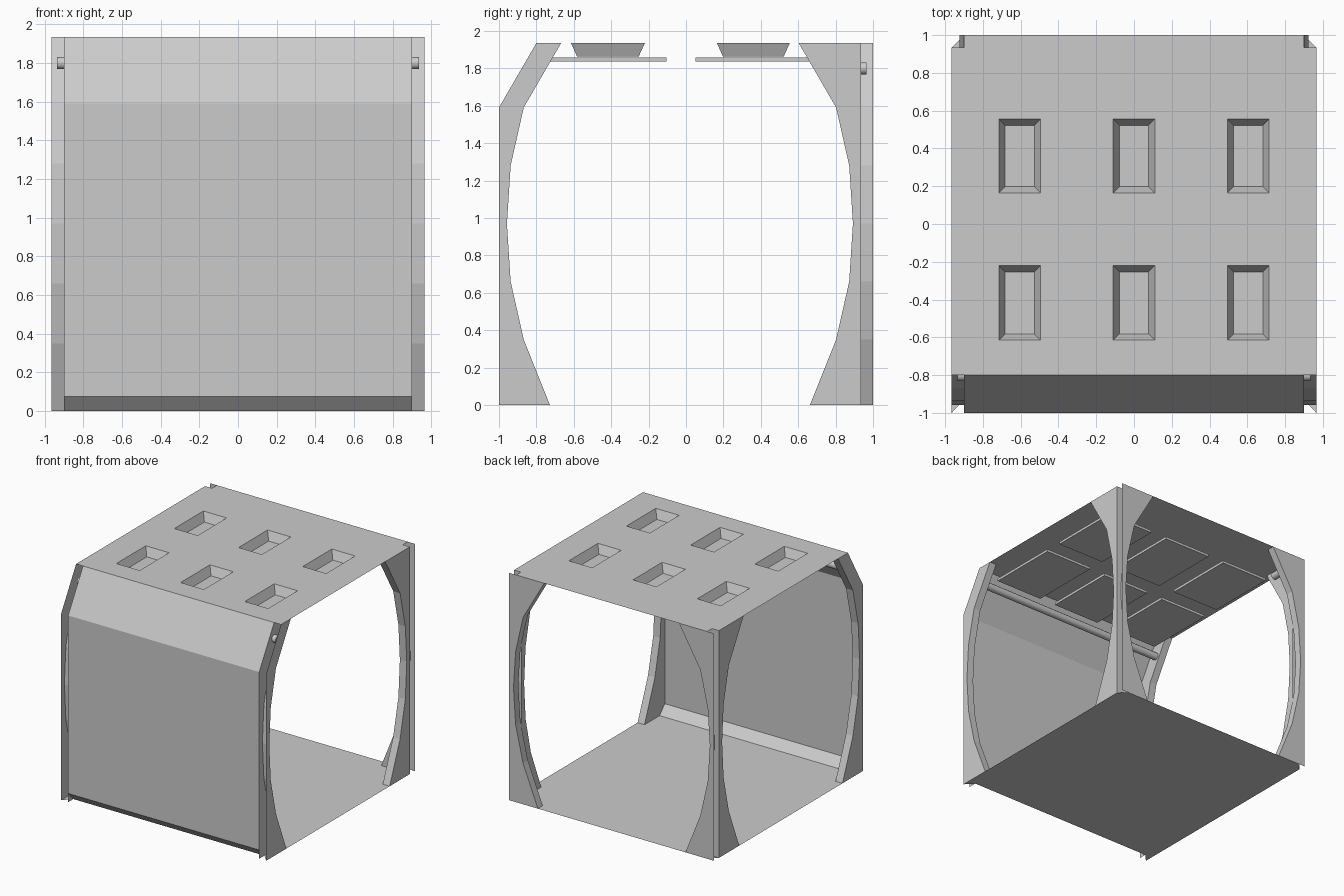
import bpy, bmesh
from math import pi
from mathutils import Matrix

if "Cube" in bpy.data.objects:
    bpy.data.objects.remove(bpy.data.objects["Cube"])

X, XI = 0.965, 0.90      # outer and inner side sheets
YB, YI = 1.0, 0.935      # outer and inner back sheets
H = 1.935
ZS = [0, .35, .66, .97, 1.28, 1.59, H]
ARCH = [.695, .835, .905, .925, .905, .835, .635]   # half opening at each ZS


def make(name, verts, faces, recalc=False):
    me = bpy.data.meshes.new(name)
    me.from_pydata(verts, [], faces)
    if recalc:
        bm = bmesh.new()
        bm.from_mesh(me)
        bmesh.ops.remove_doubles(bm, verts=bm.verts, dist=1e-5)
        bmesh.ops.recalc_face_normals(bm, faces=bm.faces)
        bm.to_mesh(me)
        bm.free()
    ob = bpy.data.objects.new(name, me)
    bpy.context.collection.objects.link(ob)
    return ob


def post(name, inner, outer, at, d_in, d_out):
    """Hourglass rib: inner sheet, arch edge strip and outer sheet, open at the corner."""
    n = len(ZS)
    verts = []
    for edge, d in ((outer, d_in), (inner, d_in), (inner, d_out), (outer, d_out)):
        verts += [at(u, d, z) for u, z in zip(edge, ZS)]
    faces = [(r*n+i, r*n+n+i, r*n+n+i+1, r*n+i+1) for r in range(3) for i in range(n-1)]
    make(name, verts, faces, True)


def rod(name, center, length, axis, r=.032):
    bm = bmesh.new()
    bmesh.ops.create_cone(bm, cap_ends=True, segments=12, radius1=r, radius2=r, depth=length,
                          matrix=Matrix.Translation(center) @ Matrix.Rotation(pi/2, 4, axis))
    me = bpy.data.meshes.new(name)
    bm.to_mesh(me)
    bm.free()
    for p in me.polygons:
        p.use_smooth = len(p.vertices) == 4
    ob = bpy.data.objects.new(name, me)
    bpy.context.collection.objects.link(ob)


# Ribs: two on each side opening, and two on the back opening
mid = -.0325
for s, side in ((1, "right"), (-1, "left")):
    along_y = lambda u, d, z: (s*d, u, z)
    along_x = lambda u, d, z: (s*u, d, z)
    post(side + "_front_rib", [mid-a for a in ARCH], [-1]*6 + [-.8], along_y, XI, X)
    post(side + "_rear_rib", [mid+a for a in ARCH], [YI]*7, along_y, XI, X)
    post("back_" + side + "_rib", ARCH, [X]*7, along_x, YI, YB)
    rod(side + "_back_stub", (s*.8, .89, 1.8), .15, 'X')

# Pipe along the top of the front wall
rod("ceiling_pipe", (0, -.8, 1.8), 1.87, 'Y')

# Floor with pointed front corners and cut back corners
make("floor", [(-X, -1, 0), (-XI, -.93, 0), (XI, -.93, 0), (X, -1, 0),
               (X, YI, 0), (XI, YB, 0), (-XI, YB, 0), (-X, YI, 0)],
     [(0, 1, 6, 7), (1, 2, 5, 6), (2, 3, 4, 5)])

# Front wall sheet: bottom bevel, flat part, sloped top
prof = [(-.93, 0), (-1, .075), (-1, 1.59), (-.8, H)]
make("front_wall", [(x, y, z) for y, z in prof for x in (-XI, XI)],
     [(2*i, 2*i+1, 2*i+3, 2*i+2) for i in range(3)])

# Ceiling sheet on a grid, leaving the recess holes and corner notches open
xs = [-X, -XI, -.715, -.495, -.11, .11, .495, .715, XI, X]
ys = [-.8, -.615, -.22, .165, .555, YI, YB]
verts = [(x, y, H) for y in ys for x in xs]
holes, faces = [], []
nx = len(xs)
for j in range(len(ys)-1):
    for i in range(nx-1):
        if i in (2, 4, 6) and j in (1, 3):
            holes.append((xs[i], xs[i+1], ys[j], ys[j+1]))
        elif not (j == 5 and i in (0, nx-2)):
            k = j*nx + i
            faces.append((k, k+1, k+nx+1, k+nx))
make("ceiling", verts, faces)


def ring(x0, x1, y0, y1, z, g):
    return [(x0-g, y0-g, z), (x1+g, y0-g, z), (x1+g, y1+g, z), (x0-g, y1+g, z)]


# Tapered recess and the lamp panel under it
SIDES = [(i, (i+1) % 4, (i+1) % 4+4, i+4) for i in range(4)]
for n, h in enumerate(holes):
    make(f"recess_{n}", ring(*h, H, 0) + ring(*h, 1.862, -.033), SIDES + [(4, 5, 6, 7)])
    make(f"lamp_panel_{n}", ring(*h, 1.835, .115) + ring(*h, 1.857, .115),
         SIDES + [(0, 1, 2, 3), (4, 5, 6, 7)], True)
